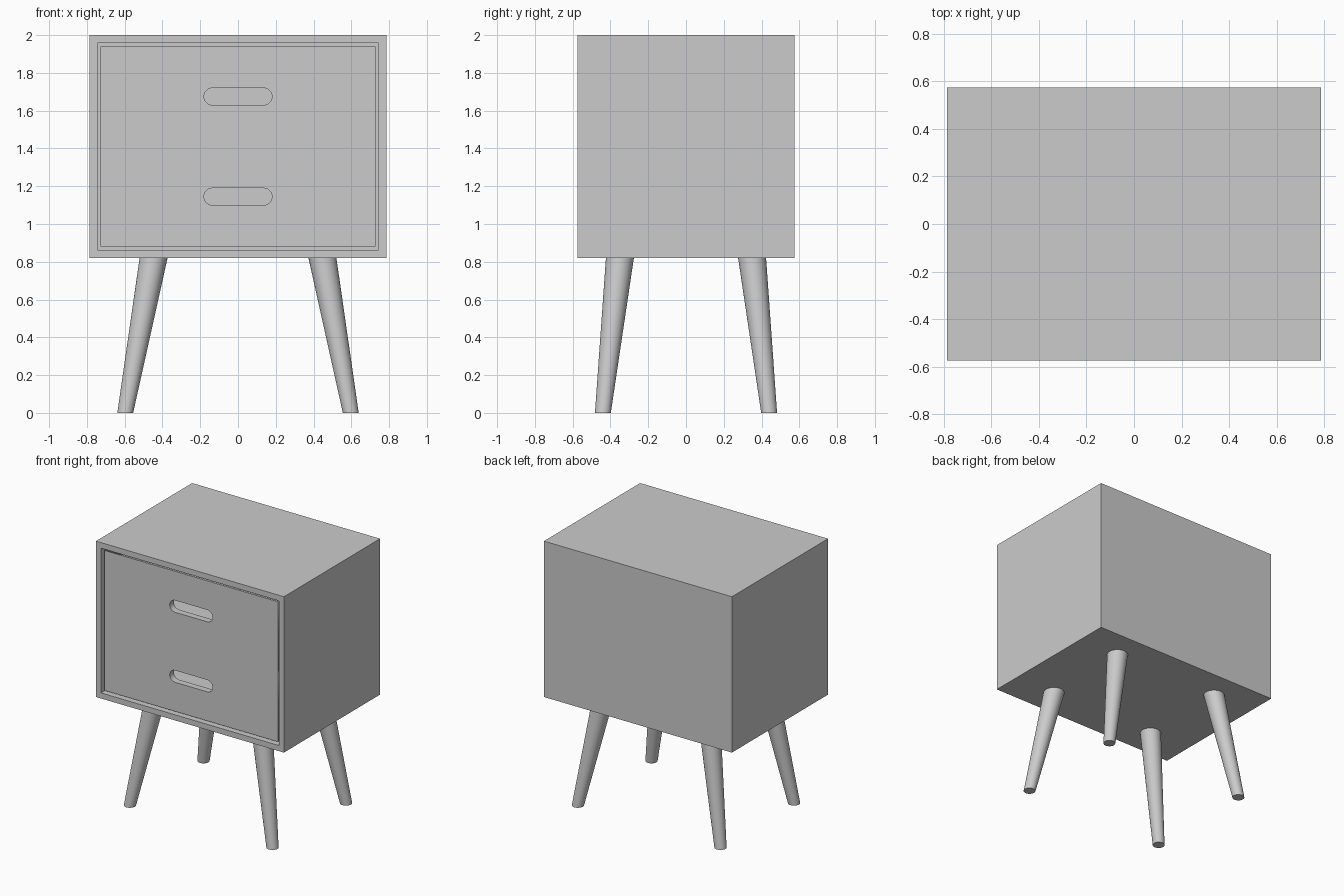
import bpy, bmesh, math
from mathutils import Vector

if "Cube" in bpy.data.objects:
    bpy.data.objects.remove(bpy.data.objects["Cube"])

W, D, Z0, Z1 = 0.787, 0.575, 0.82, 2.0   # half width, half depth, bottom, top
RIM, RECESS, FRONT = 0.06, 0.015, 0.05   # frame thickness, drawer setback, drawer front thickness
IW = W - RIM
DH = (Z1 - Z0 - 2 * RIM) / 2             # drawer height


def to_object(bm, name):
    mesh = bpy.data.meshes.new(name)
    bm.to_mesh(mesh)
    bm.free()
    obj = bpy.data.objects.new(name, mesh)
    bpy.context.collection.objects.link(obj)
    return obj


def add_box(bm, lo, hi):
    lo, hi = Vector(lo), Vector(hi)
    verts = bmesh.ops.create_cube(bm, size=1)["verts"]
    for v in verts:
        v.co = (lo + hi) / 2 + v.co * (hi - lo)


def cabinet():
    # box hollowed from the front
    bm = bmesh.new()
    add_box(bm, (-W, -D, Z0), (W, D, Z1))
    front = min(bm.faces, key=lambda f: f.calc_center_median().y)
    bmesh.ops.inset_individual(bm, faces=[front], thickness=RIM)
    inner = bmesh.ops.extrude_discrete_faces(bm, faces=[front])["faces"][0]
    bmesh.ops.translate(bm, verts=inner.verts, vec=(0, 2 * D - RIM, 0))
    return to_object(bm, "cabinet_shell")


def add_loop(curve, points):
    s = curve.splines.new("POLY")
    s.points.add(len(points) - 1)
    for p, (x, y) in zip(s.points, points):
        p.co = (x, y, 0, 1)
    s.use_cyclic_u = True


def drawer_front(name, zc):
    # rectangular panel with a rounded hand slot
    curve = bpy.data.curves.new(name, "CURVE")
    curve.dimensions, curve.fill_mode, curve.extrude = "2D", "BOTH", FRONT / 2
    h = DH / 2
    add_loop(curve, [(-IW, -h), (IW, -h), (IW, h), (-IW, h)])
    r, half = 0.045, 0.135
    slot = []
    for side, start in ((1, -90), (-1, 90)):
        for i in range(13):
            a = math.radians(start + 15 * i)
            slot.append((side * half + r * math.cos(a), r * math.sin(a)))
    add_loop(curve, slot)
    obj = bpy.data.objects.new(name, curve)
    bpy.context.collection.objects.link(obj)
    obj.rotation_euler.x = math.pi / 2
    obj.location = (0, -D + RECESS + FRONT / 2, zc)
    bpy.ops.object.select_all(action="DESELECT")
    obj.select_set(True)
    bpy.context.view_layer.objects.active = obj
    bpy.ops.object.convert(target="MESH")


def drawer_tray(name, zc):
    # floor, sides and back behind the drawer front
    y0, y1 = -D + RECESS + FRONT, D - RIM - 0.01
    x, t, z0, z1 = IW - 0.01, 0.02, zc - DH / 2 + 0.01, zc + DH / 2 - 0.04
    bm = bmesh.new()
    add_box(bm, (-x, y0, z0), (x, y1, z0 + t))
    add_box(bm, (-x, y0, z0 + t), (-x + t, y1, z1))
    add_box(bm, (x - t, y0, z0 + t), (x, y1, z1))
    add_box(bm, (-x + t, y1 - t, z0 + t), (x - t, y1, z1))
    to_object(bm, name)


def leg(name, sx, sy):
    # tapered, splayed leg with level ends
    bm = bmesh.new()
    bmesh.ops.create_cone(bm, cap_ends=True, segments=32, radius1=0.042, radius2=0.074, depth=Z0)
    foot, top = Vector((0.597 * sx, 0.44 * sy, 0)), Vector((0.447 * sx, 0.35 * sy, 0))
    for v in bm.verts:
        v.co += (foot if v.co.z < 0 else top) + Vector((0, 0, Z0 / 2))
    obj = to_object(bm, name)
    bpy.ops.object.select_all(action="DESELECT")
    obj.select_set(True)
    bpy.context.view_layer.objects.active = obj
    bpy.ops.object.shade_smooth_by_angle(angle=math.radians(35))


cabinet()
for i, label in enumerate(("lower", "upper")):
    zc = Z0 + RIM + DH * (i + 0.5)
    drawer_front(label + "_drawer_front", zc)
    drawer_tray(label + "_drawer_tray", zc)
for sx, side in ((-1, "left"), (1, "right")):
    for sy, end in ((-1, "front"), (1, "back")):
        leg(f"{end}_{side}_leg", sx, sy)
